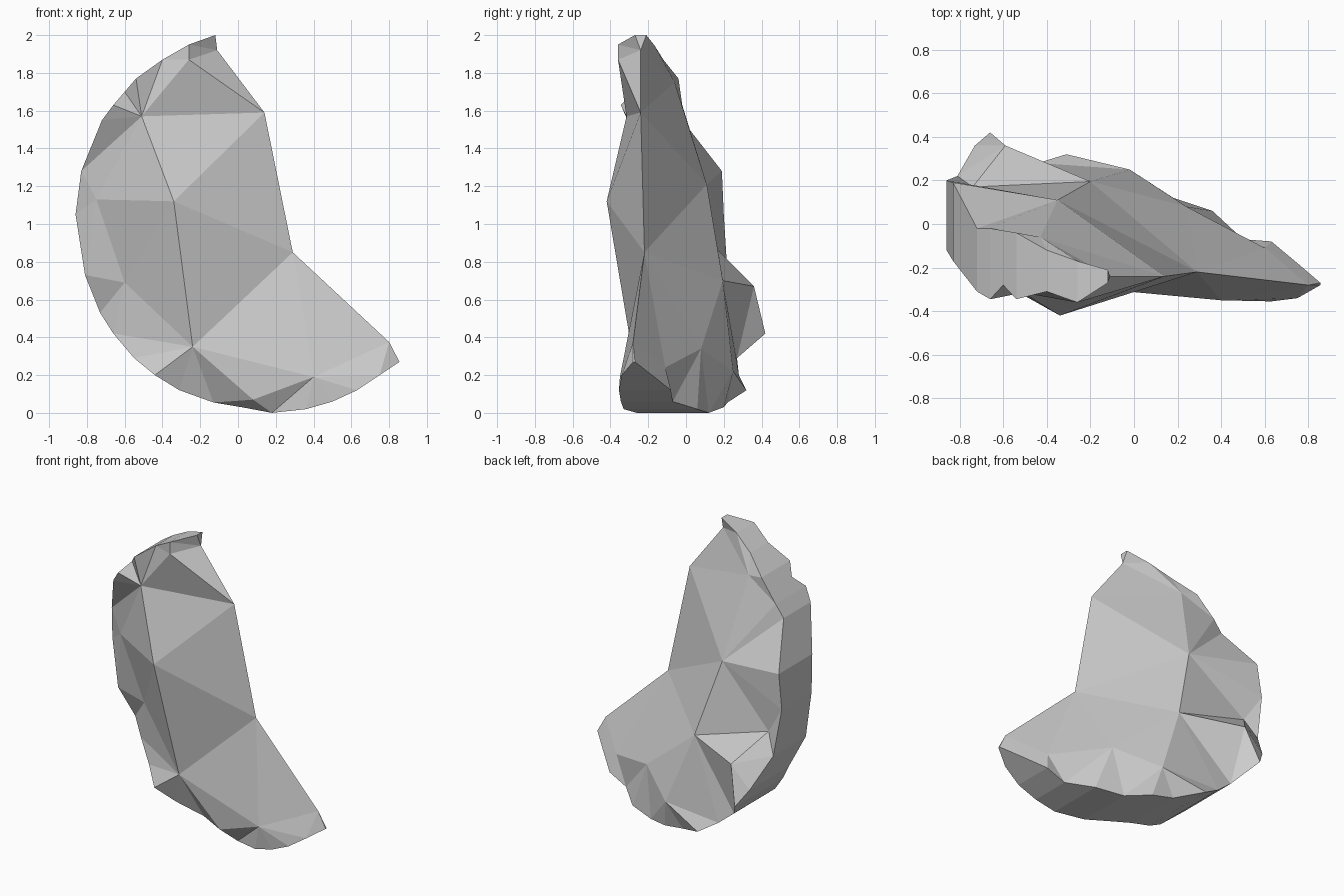
import bpy, bmesh
from mathutils import Vector
from mathutils.geometry import delaunay_2d_cdt

if "Cube" in bpy.data.objects:
    bpy.data.objects.remove(bpy.data.objects["Cube"])

# Outline: x, z, front y, back y (curved rim first, then the broken edge)
RIM = [
    (-.12, 2.0, -.27, -.21), (-.26, 1.95, -.36, -.17), (-.40, 1.87, -.31, -.12),
    (-.54, 1.77, -.345, -.04), (-.60, 1.70, -.28, -.03), (-.66, 1.63, -.345, -.02),
    (-.72, 1.55, -.31, -.02), (-.83, 1.28, -.17, .19), (-.86, 1.05, -.12, .20),
    (-.81, .73, -.13, .22), (-.73, .53, -.06, .36), (-.66, .42, -.10, .42),
    (-.55, .29, -.17, .27), (-.44, .20, -.27, .28), (-.31, .12, -.22, .32),
    (-.13, .055, -.18, .22), (.02, .03, -.22, .20), (.18, 0, -.26, .12),
    (.36, .02, -.33, .06), (.50, .06, -.345, -.07), (.63, .12, -.355, -.08),
    (.75, .20, -.34, -.18), (.855, .27, -.28, -.27), (.80, .375, -.28, -.28),
    (.29, .85, -.22, -.22), (.14, 1.59, -.24, -.24), (-.11, 1.92, -.24, -.24),
]
N = len(RIM)
TIP, ELBOW, NECK = N - 4, N - 3, N - 2

# Interior facet corners: x, z, y
FRONT = [(-.51, 1.57, -.315), (-.34, 1.12, -.42), (-.24, .35, -.29), (-.75, 1.13, -.19),
         (-.60, .69, -.15), (.40, .19, -.35), (.08, .07, -.31), (-.26, 1.87, -.36)]
BACK = [(-.43, 1.75, -.06), (-.35, 1.21, .11), (-.20, .70, .195), (-.74, .86, .17),
        (-.59, .67, .36), (.24, .34, .08), (-.02, .22, .25), (.60, .24, -.11)]

# Creases that must appear as edges
FRONT_CREASES = [(N, N+1), (N+1, N+2), (N+2, ELBOW), (N+1, ELBOW), (N+1, NECK),
                 (N, NECK), (N+2, N+5), (N+5, TIP), (N+5, ELBOW), (N+7, NECK)]
BACK_CREASES = [(N, NECK), (N, N+1), (N+1, NECK), (N+1, ELBOW), (N+1, N+2), (N+1, N+3),
                (N+2, ELBOW), (N+2, N+3), (N+2, N+4), (N+2, N+5), (N+2, N+6),
                (N+5, ELBOW), (N+5, N+6)]

bm = bmesh.new()


def broken_face(col, inner, creases):
    """Triangulate one faceted side and return its outline vertices."""
    pts = [(r[0], r[col], r[1]) for r in RIM] + [(x, y, z) for x, z, y in inner]
    verts = [bm.verts.new(p) for p in pts]
    flat = [Vector((p[0], p[2])) for p in pts]
    _, _, faces, orig, _, _ = delaunay_2d_cdt(flat, creases, [list(range(N))], 1, 1e-5)
    for f in faces:
        ids = [orig[i][0] for i in f if orig[i]]
        if len(set(ids)) == 3:
            bm.faces.new([verts[i] for i in ids])
    return verts[:N]


front = broken_face(2, FRONT, FRONT_CREASES)
back = broken_face(3, BACK, BACK_CREASES)

# Curved rim wall joining both sides
for i in range(N):
    j = (i + 1) % N
    bm.faces.new((front[i], front[j], back[j], back[i]))

bmesh.ops.remove_doubles(bm, verts=bm.verts, dist=1e-4)
bmesh.ops.recalc_face_normals(bm, faces=bm.faces)

mesh = bpy.data.meshes.new("rock_shard")
bm.to_mesh(mesh)
bm.free()
bpy.context.collection.objects.link(bpy.data.objects.new("rock_shard", mesh))
